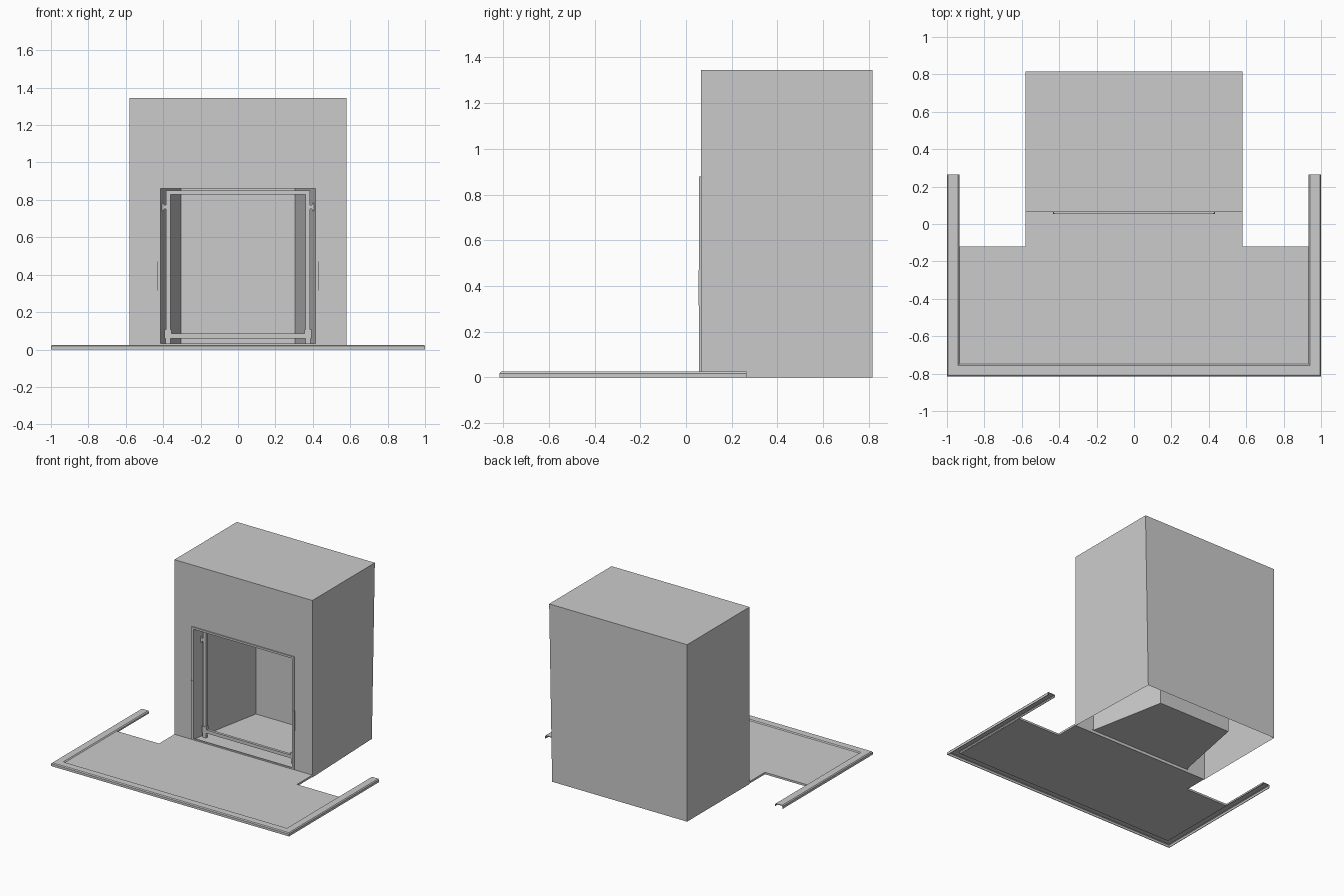
import bpy, bmesh

if "Cube" in bpy.data.objects:
    bpy.data.objects.remove(bpy.data.objects["Cube"])


def mesh_object(name, verts, faces):
    me = bpy.data.meshes.new(name)
    me.from_pydata(verts, [], faces)
    bm = bmesh.new()
    bm.from_mesh(me)
    bmesh.ops.recalc_face_normals(bm, faces=bm.faces)
    bm.to_mesh(me)
    bm.free()
    ob = bpy.data.objects.new(name, me)
    bpy.context.collection.objects.link(ob)
    return ob


def prism(name, outline, z0, z1):
    n = len(outline)
    verts = [(x, y, z) for z in (z0, z1) for x, y in outline]
    faces = [tuple(range(n)), tuple(range(n, 2 * n))]
    faces += [(i, (i + 1) % n, n + (i + 1) % n, n + i) for i in range(n)]
    return mesh_object(name, verts, faces)


def box(name, x, y, z):
    return prism(name, [(x[0], y[0]), (x[1], y[0]), (x[1], y[1]), (x[0], y[1])], *z)


def box_pair(name, x, y, z):
    box(name + "_right", x, y, z)
    box(name + "_left", (-x[1], -x[0]), y, z)


FRONT, BACK = 0.065, 0.815

# Chimney shell: open underneath, with an opening leading to a tapered firebox
W, H = 0.58, 1.345
OW, OZ0, OZ1 = 0.42, 0.022, 0.862
verts = [(-W, FRONT, 0), (W, FRONT, 0), (0.555, BACK, 0), (-W, BACK, 0),
         (-W, FRONT, H), (W, FRONT, H), (W, BACK, H), (-W, BACK, H)]
for half, y in ((OW, FRONT), (0.305, 0.65)):
    verts += [(-half, y, OZ0), (half, y, OZ0), (half, y, OZ1), (-half, y, OZ1)]
faces = [(1, 2, 6, 5), (2, 3, 7, 6), (3, 0, 4, 7), (4, 5, 6, 7),
         (0, 1, 9, 8), (1, 5, 10, 9), (5, 4, 11, 10), (4, 0, 8, 11),
         (8, 9, 13, 12), (9, 10, 14, 13), (10, 11, 15, 14), (11, 8, 12, 15),
         (12, 13, 14, 15)]
mesh_object("chimney_and_firebox", verts, faces)

# Hearth slab, stepped in at the back to fit the wall
hearth = [(-0.935, -0.75), (0.935, -0.75), (0.935, -0.12), (W, -0.12),
          (W, FRONT), (-W, FRONT), (-W, -0.12), (-0.935, -0.12)]
prism("hearth_slab", hearth, 0.003, 0.018)

# Hollow trim swept around three sides of the hearth with mitred corners
profile = [(0, 0), (0, 0.018), (0.006, 0.025), (0.059, 0.025), (0.066, 0.018),
           (0.066, 0.006), (0.061, 0.006), (0.061, 0.016), (0.056, 0.02),
           (0.009, 0.02), (0.005, 0.016), (0.005, 0)]
n = len(profile)
verts = []
for sx, end in ((-1, True), (-1, False), (1, False), (1, True)):
    verts += [(sx * (1 - o), 0.265 if end else -0.815 + o, z) for o, z in profile]
faces = [(r * n + i, r * n + (i + 1) % n, (r + 1) * n + (i + 1) % n, (r + 1) * n + i)
         for r in range(3) for i in range(n)]
faces += [tuple(range(n)), tuple(range(3 * n, 4 * n))]
mesh_object("hearth_trim", verts, faces)

# Slim frame around the opening
fy = (0.057, 0.067)
box_pair("opening_frame_side", (0.415, 0.43), fy, (0.025, 0.865))
box("opening_frame_top", (-0.43, 0.43), fy, (0.863, 0.878))
box("opening_frame_sill", (-0.43, 0.43), fy, (0.022, 0.032))
box_pair("frame_tab", (0.422, 0.434), (0.054, 0.066), (0.315, 0.47))

# Recessed screen frame inside the opening, with hinge brackets and feet
sy = (0.13, 0.15)
box_pair("screen_post", (0.362, 0.385), sy, (0.085, 0.83))
box("screen_top_rail", (-0.385, 0.385), sy, (0.83, 0.85))
box("screen_bottom_rail", (-0.362, 0.362), sy, (0.06, 0.085))
box_pair("screen_corner_bracket", (0.355, 0.392), (0.126, 0.154), (0.06, 0.108))
box_pair("screen_foot", (0.36, 0.388), sy, (0.022, 0.06))
box_pair("screen_hinge_arm", (0.38, 0.405), sy, (0.75, 0.772))
box_pair("screen_hinge_plate", (0.395, 0.408), sy, (0.74, 0.782))
